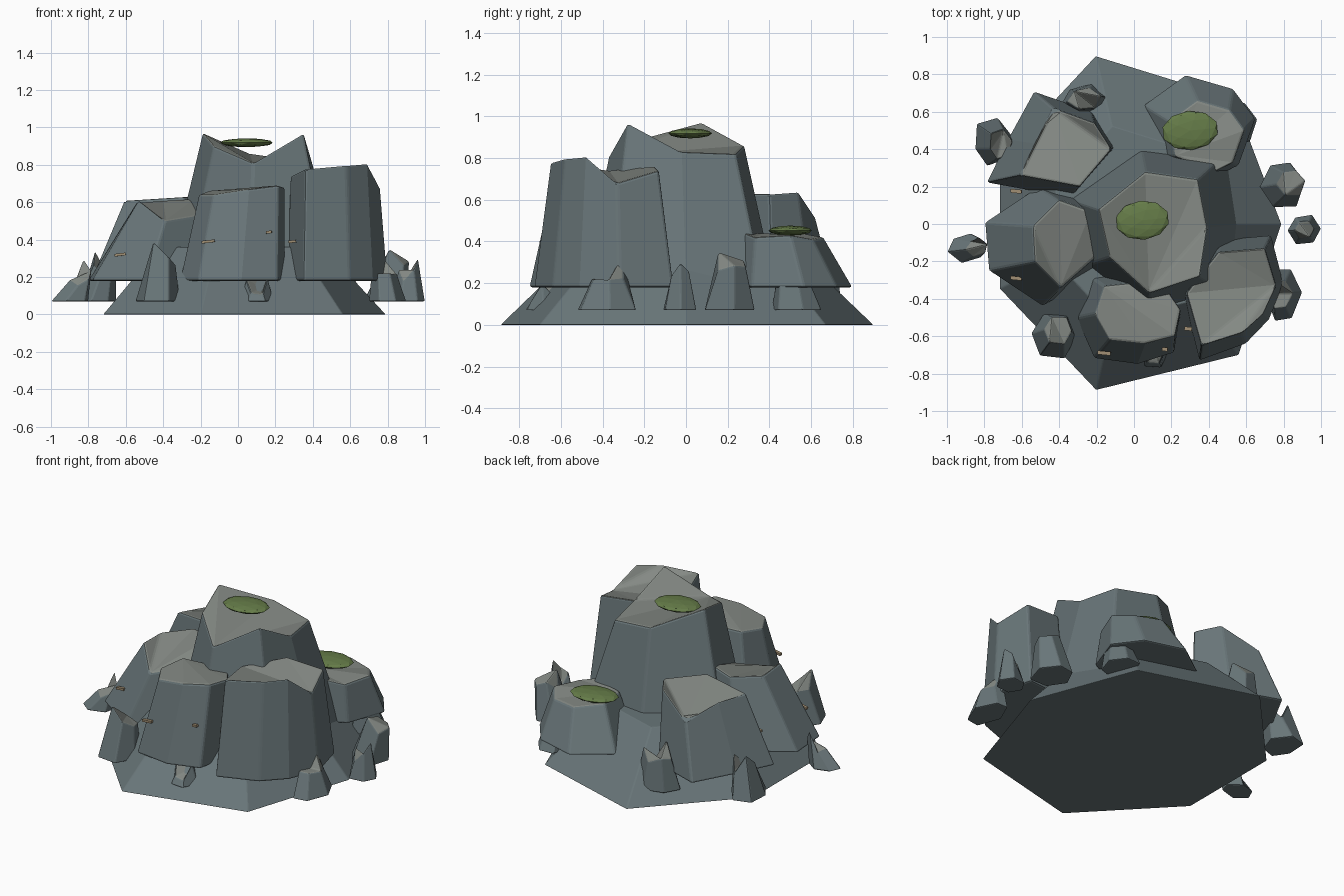
import bpy, bmesh, math, random
from mathutils import Vector

if "Cube" in bpy.data.objects:
    bpy.data.objects.remove(bpy.data.objects["Cube"])

random.seed(4)


def material(name, rgb):
    m = bpy.data.materials.new(name)
    m.diffuse_color = (*rgb, 1)
    m.use_nodes = True
    m.node_tree.nodes["Principled BSDF"].inputs["Base Color"].default_value = m.diffuse_color
    return m


ROCK = material("slate", (0.14, 0.18, 0.19))
CAP = material("weathered_slate", (0.23, 0.25, 0.23))
MOSS = material("moss", (0.13, 0.20, 0.065))
TAN = material("tan_fleck", (0.35, 0.27, 0.17))


def rock(name, top, bbox, z0, bevel=0.012, cap=CAP):
    """Faceted rock: uneven top ring, fitted to a wider foot box at z0."""
    xs, ys = [p[0] for p in top], [p[1] for p in top]

    def fit(v, lo, hi, a, b):
        return a + (v - lo) / (hi - lo) * (b - a)

    bm = bmesh.new()
    up = [bm.verts.new(p) for p in top]
    low = [bm.verts.new((fit(x, min(xs), max(xs), bbox[0], bbox[1]),
                         fit(y, min(ys), max(ys), bbox[2], bbox[3]), z0)) for x, y, _ in top]
    n = len(top)
    for i in range(n):
        j = (i + 1) % n
        bm.faces.new((low[i], low[j], up[j], up[i]))
    bm.faces.new(low)
    for i in range(1, n - 1):
        bm.faces.new((up[0], up[i], up[i + 1])).material_index = 1
    bmesh.ops.recalc_face_normals(bm, faces=bm.faces)
    me = bpy.data.meshes.new(name)
    bm.to_mesh(me)
    bm.free()
    me.materials.append(ROCK)
    me.materials.append(cap)
    ob = bpy.data.objects.new(name, me)
    bpy.context.collection.objects.link(ob)
    b = ob.modifiers.new("worn_edges", 'BEVEL')
    b.width, b.segments, b.limit_method, b.angle_limit = bevel, 2, 'ANGLE', math.radians(25)
    return ob


# Seven-sided sloping plinth
radii = [0.79, 0.86, 0.925, 0.80, 0.80, 0.915, 0.90]
ring = [(0.58 * r * math.cos(i * math.tau / 7), 0.58 * r * math.sin(i * math.tau / 7), 0.36)
        for i, r in enumerate(radii)]
rock("plinth", ring, (-0.72, 0.79, -0.89, 0.90), 0, 0.006, ROCK)

# Large boulders, counter-clockwise top rings; creases fan from the first (lowest) point
rock("centre_boulder", [(0.08, -0.37, .81), (0.35, -0.28, .97), (0.39, -0.02, .83), (0.34, 0.24, .82),
                        (0.06, 0.28, .86), (-0.19, 0.08, .97), (-0.13, -0.18, .90)],
     (-0.38, 0.57, -0.50, 0.43), 0.18)
rock("left_boulder", [(-0.39, -0.34, .50), (-0.21, -0.18, .53), (-0.23, 0.07, .62),
                      (-0.40, 0.13, .61), (-0.54, -0.01, .60), (-0.53, -0.20, .61)],
     (-0.80, -0.12, -0.44, 0.20), 0.18)
rock("front_right_boulder", [(0.76, -0.33, .68), (0.70, -0.13, .74), (0.45, -0.15, .76), (0.28, -0.37, .74),
                             (0.36, -0.65, .78), (0.58, -0.58, .80), (0.69, -0.48, .81)],
     (0.26, 0.80, -0.73, -0.06), 0.18)
rock("front_boulder", [(-0.16, -0.33, .66), (-0.21, -0.48, .64), (-0.13, -0.62, .64), (0.06, -0.64, .67),
                       (0.22, -0.60, .69), (0.25, -0.46, .68), (0.14, -0.30, .66)],
     (-0.31, 0.25, -0.75, -0.22), 0.18)
rock("back_left_boulder", [(-0.43, 0.62, .52), (-0.53, 0.43, .60), (-0.61, 0.26, .61), (-0.29, 0.20, .63),
                           (-0.12, 0.40, .63), (-0.21, 0.54, .64)],
     (-0.79, -0.10, 0.14, 0.71), 0.18)
rock("back_right_boulder", [(0.22, 0.36, .44), (0.43, 0.28, .44), (0.53, 0.33, .42), (0.59, 0.50, .43),
                            (0.51, 0.61, .41), (0.34, 0.66, .42), (0.19, 0.55, .44)],
     (0.05, 0.65, 0.24, 0.80), 0.18)

# Loose shards around the rim: x, y, foot half-widths, top height, inward lean
shards = [(-0.90, -0.13, .10, .08, .25, .06), (-0.75, 0.44, .10, .13, .29, .04),
          (-0.26, 0.65, .14, .10, .31, -.02), (0.56, 0.53, .10, .12, .30, .02),
          (0.79, 0.21, .12, .12, .30, -.05), (0.91, -0.03, .09, .08, .25, .0),
          (0.80, -0.38, .10, .14, .28, .02), (0.10, -0.67, .09, .10, .19, -.02),
          (-0.43, -0.60, .12, .12, .34, .04)]
for k, (x, y, a, b, h, lean) in enumerate(shards):
    d = -Vector((x, y)).normalized() * lean
    spike = random.randrange(6)
    tips = []
    for i in range(6):
        t = i * math.tau / 6 + 0.3 + k
        s = random.uniform(0.55, 0.7)
        z = h + (0.05 if i == spike else random.uniform(-0.10, 0.02))
        tips.append((x + d.x + a * s * math.cos(t), y + d.y + b * s * math.sin(t), z))
    rock(f"shard_{k + 1}", tips, (x - a, x + a, y - b, y + b), 0.07, 0.007)

# Moss cushions
for name, loc, scale, rot in [("moss_top", (0.045, 0.02, 0.918), (.145, .105, .024), .1),
                              ("moss_back", (0.30, 0.50, 0.452), (.152, .105, .024), .1)]:
    bpy.ops.mesh.primitive_ico_sphere_add(subdivisions=2, radius=1, location=loc, rotation=(0, 0, rot))
    ob = bpy.context.object
    ob.name, ob.scale = name, scale
    ob.data.materials.append(MOSS)

# Tan mineral flecks on the rock faces
flecks = [(-0.16, -0.69, .39, .035), (0.165, -0.67, .44, .015), (0.29, -0.56, .39, .02),
          (-0.63, -0.29, .32, .03), (-0.63, 0.175, .35, .03)]
for k, (x, y, z, half) in enumerate(flecks):
    bpy.ops.mesh.primitive_cube_add(size=2, location=(x, y, z), rotation=(0, -0.12, -0.1))
    ob = bpy.context.object
    ob.name, ob.scale = f"fleck_{k + 1}", (half, 0.010, 0.007)
    ob.data.materials.append(TAN)
